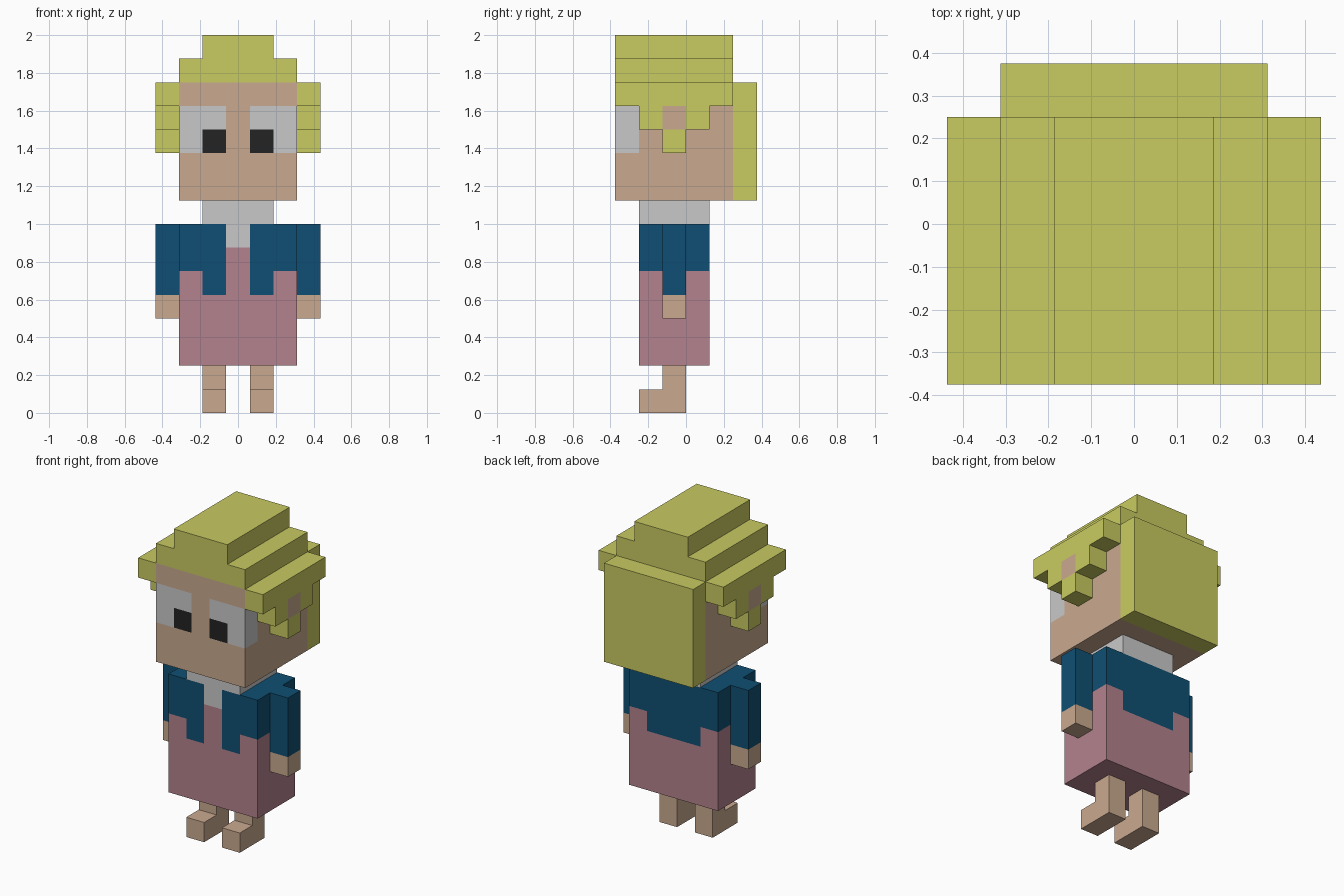
import bpy, bmesh
from mathutils import Vector

if "Cube" in bpy.data.objects:
    bpy.data.objects.remove(bpy.data.objects["Cube"])

U = 0.125  # one block; x cells are centred on whole numbers, y and z cells start on them


def material(name, r, g, b):
    lin = [((c / 255 + 0.055) / 1.055) ** 2.4 for c in (r, g, b)]
    m = bpy.data.materials.new(name)
    m.diffuse_color = (*lin, 1)
    m.use_nodes = True
    m.node_tree.nodes["Principled BSDF"].inputs["Base Color"].default_value = m.diffuse_color
    return m


HAIR, SKIN, WHITE, BLACK, BLUE, PINK = range(6)
MATS = [material("hair yellow", 201, 203, 97), material("skin", 202, 170, 144),
        material("off white", 201, 201, 201), material("pupil black", 35, 35, 35),
        material("jacket blue", 15, 79, 115), material("dress pink", 179, 130, 141)]


def block(xs, ys, zs):
    """All cells of a box, given inclusive cell ranges."""
    return {(i, j, k) for i in range(xs[0], xs[1] + 1)
            for j in range(ys[0], ys[1] + 1) for k in range(zs[0], zs[1] + 1)}


def part(name, cells, rule):
    """Outer skin of a set of cells; rule(i, j, k, normal) picks each face's colour."""
    bm = bmesh.new()
    for c in sorted(cells):
        centre = Vector((c[0], c[1] + 0.5, c[2] + 0.5))
        for axis in range(3):
            for s in (-1, 1):
                n = [0, 0, 0]
                n[axis] = s
                if tuple(a + b for a, b in zip(c, n)) in cells:
                    continue
                n = Vector(n)
                a, b = Vector((0, 0, 0)), Vector((0, 0, 0))
                a[(axis + 1) % 3] = 0.5
                b[(axis + 2) % 3] = 0.5 * s
                mid = centre + n * 0.5
                f = bm.faces.new([bm.verts.new((mid + d) * U)
                                  for d in (-a - b, a - b, a + b, b - a)])
                f.material_index = rule(*c, n)
    bmesh.ops.remove_doubles(bm, verts=bm.verts, dist=1e-4)
    # join neighbouring flat faces of the same colour
    bmesh.ops.dissolve_limit(bm, angle_limit=0.01, verts=bm.verts, edges=bm.edges,
                             delimit={'MATERIAL'})
    used = sorted({f.material_index for f in bm.faces})
    for f in bm.faces:
        f.material_index = used.index(f.material_index)
    me = bpy.data.meshes.new(name)
    bm.to_mesh(me)
    bm.free()
    for u in used:
        me.materials.append(MATS[u])
    bpy.context.collection.objects.link(bpy.data.objects.new(name, me))


def plain(colour):
    return lambda i, j, k, n: colour


# Head with eyes that wrap round to the sides
def face_rule(i, j, k, n):
    if k in (11, 12):
        if n.y < 0 and i != 0:
            return BLACK if abs(i) == 1 and k == 11 else WHITE
        if n.x != 0 and j == -3:
            return WHITE
    return SKIN


part("head", block((-2, 2), (-3, 1), (9, 13)), face_rule)

# Hair: stepped cap and back panel
part("hair_cap", block((-2, 2), (-3, 1), (14, 14)) | block((-1, 1), (-3, 1), (15, 15)),
     plain(HAIR))
part("hair_back", block((-2, 2), (2, 2), (9, 13)), plain(HAIR))


# Dress with open jacket and shirt front
def body_rule(i, j, k, n):
    if n.y < 0 and i == 0:
        return WHITE if k == 7 else PINK
    hem = 5 if (n.y < 0 and abs(i) == 1) or (n.y > 0 and abs(i) <= 1) else 6
    return BLUE if k >= hem else PINK


part("body", block((-2, 2), (-2, 0), (2, 7)), body_rule)
part("neck", block((-1, 1), (-2, 0), (8, 8)), plain(WHITE))


# Side hair with ear patch
def ear_rule(i, j, k, n):
    return SKIN if n.x * i > 0 and j == -1 and k == 12 else HAIR


for side, s in (("left", -1), ("right", 1)):
    x, lx = (3 * s, 3 * s), (s, s)
    part("side_hair_" + side, block(x, (-3, 1), (13, 13)) | block(x, (-2, 0), (12, 12))
         | block(x, (-1, -1), (11, 11)), ear_rule)
    # Arm: sleeve with a bare hand
    part("arm_" + side, block(x, (-1, -1), (4, 7)),
         lambda i, j, k, n: SKIN if k == 4 else BLUE)
    # Leg with a foot pointing forward
    part("leg_" + side, block(lx, (-1, -1), (0, 1)) | block(lx, (-2, -2), (0, 0)), plain(SKIN))
